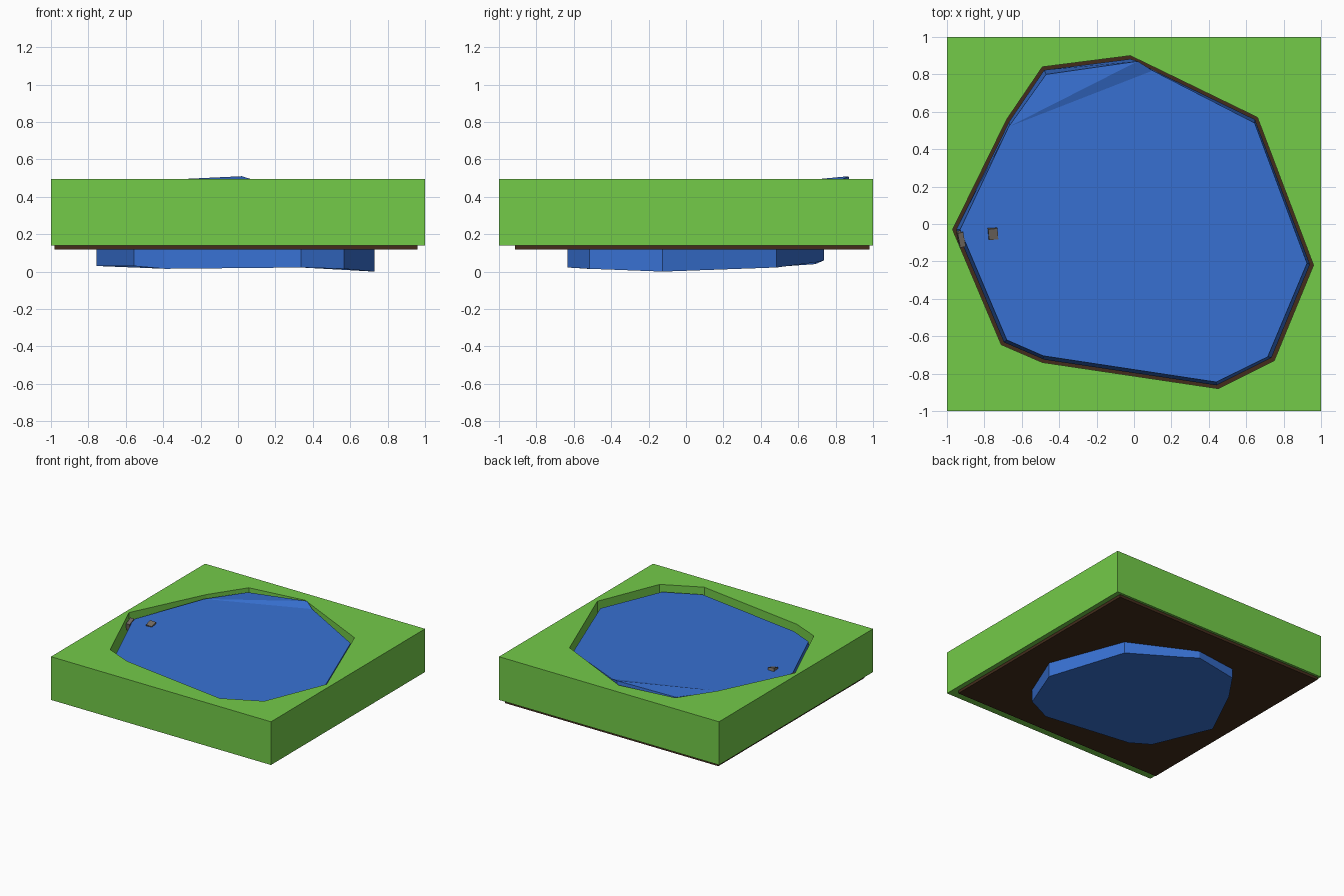
import bpy, bmesh
from mathutils import Matrix, Euler

if "Cube" in bpy.data.objects:
    bpy.data.objects.remove(bpy.data.objects["Cube"])


def paint(obj, name, rgb):
    mat = bpy.data.materials.get(name) or bpy.data.materials.new(name)
    mat.diffuse_color = (*[c ** 2.2 for c in rgb], 1)
    mat.use_nodes = True
    mat.node_tree.nodes["Principled BSDF"].inputs["Base Color"].default_value = mat.diffuse_color
    obj.data.materials.append(mat)


def make(name, bm, mat, rgb):
    bmesh.ops.recalc_face_normals(bm, faces=bm.faces[:])
    mesh = bpy.data.meshes.new(name)
    bm.to_mesh(mesh)
    bm.free()
    obj = bpy.data.objects.new(name, mesh)
    bpy.context.collection.objects.link(obj)
    paint(obj, mat, rgb)
    return obj


def bridge(bm, a, b):
    for i in range(len(a)):
        j = (i + 1) % len(a)
        bm.faces.new((a[i], a[j], b[j], b[i]))


def box(name, lo, hi, mat, rgb, rot=(0, 0, 0)):
    bm = bmesh.new()
    mid = [(a + b) / 2 for a, b in zip(lo, hi)]
    size = [b - a for a, b in zip(lo, hi)]
    m = Matrix.LocRotScale(mid, Euler(rot), size)
    bmesh.ops.create_cube(bm, size=1, matrix=m)
    return make(name, bm, mat, rgb)


GREEN, BLUE = (0.45, 0.79, 0.29), (0.23, 0.44, 0.82)
BROWN, GREY = (0.27, 0.19, 0.13), (0.45, 0.42, 0.39)

# Pond outline
shore = [(-.97, -.03), (-.68, .56), (-.49, .84), (-.02, .90), (.09, .847), (.66, .57),
         (.96, -.22), (.75, -.73), (.45, -.88), (-.49, -.74), (-.71, -.645)]

# Grass block with the pond cut through it
grass = box("grass_block", (-1, -1, .14), (1, 1, .495), "grass", GREEN)
bm = bmesh.new()
rings = [[bm.verts.new((x, y, z)) for x, y in shore] for z in (0, 1)]
bridge(bm, *rings)
bm.faces.new(rings[0])
bm.faces.new(rings[1])
cutter = make("pond_cutter", bm, "grass", GREEN)
cutter.hide_render = True
cutter.hide_viewport = True
cut = grass.modifiers.new("pond_hole", 'BOOLEAN')
cut.operation = 'DIFFERENCE'
cut.solver = 'EXACT'
cut.object = cutter

# Dirt plate under the grass
box("dirt_base", (-.98, -.915, .117), (.96, .98, .142), "dirt", BROWN)

# Water: narrow foot, wide pool, uneven top
foot_z = [.03, .025, .04, .06, .05, .022, 0, .015, .022, .015, .03]
surface = [(-.93, -.03, .45), (-.67, .52, .477), (-.47, .80, .478), (.02, .87, .51),
           (.10, .82, .485), (.645, .54, .458), (.925, -.21, .45), (.715, -.71, .45),
           (.44, -.845, .45), (-.485, -.705, .45), (-.68, -.62, .45)]
bm = bmesh.new()
foot = [(.77 * x - .01, .77 * y + .045) for x, y in shore]
pool = [(.98 * x, .98 * y) for x, y in shore]
levels = [[bm.verts.new((x, y, z)) for (x, y), z in zip(foot, foot_z)],
          [bm.verts.new((x, y, .17)) for x, y in foot],
          [bm.verts.new((x, y, .20)) for x, y in pool],
          [bm.verts.new(p) for p in surface]]
for lower, upper in zip(levels, levels[1:]):
    bridge(bm, lower, upper)
bm.faces.new(levels[0][::-1])
top = levels[3]
bm.faces.new((top[1], top[2], top[3]))
bm.faces.new((top[1], top[3], top[4]))
bm.faces.new([top[0], top[1]] + top[4:])
make("water", bm, "water", BLUE)

# Small stones at the left shore
box("stone", (-.78, -.08, .43), (-.73, -.02, .475), "stone", GREY, (.25, .1, .1))
box("shore_stone", (-.94, -.12, .40), (-.91, -.04, .46), "stone", GREY, (.2, .1, .2))
